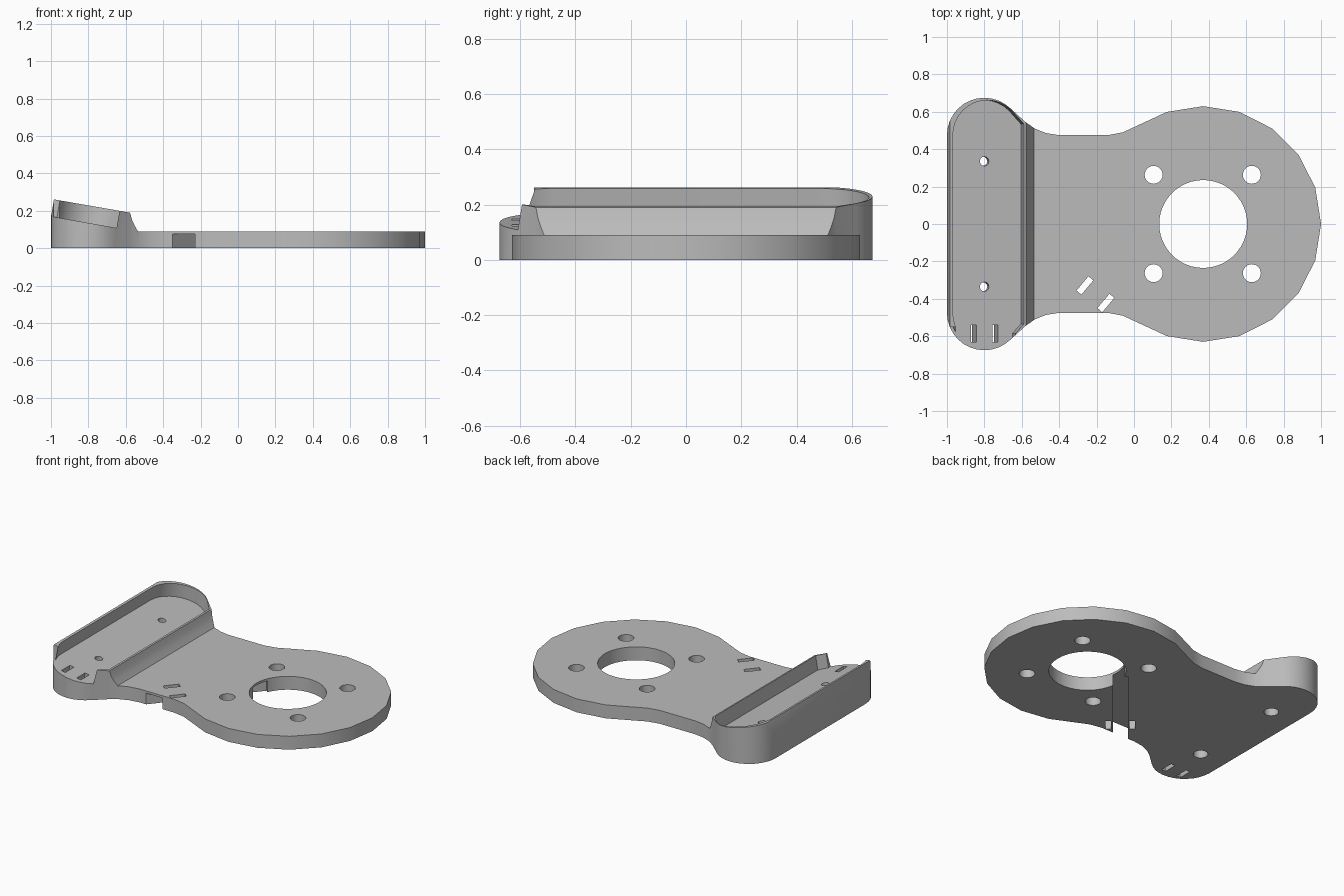
import bpy, bmesh
from math import sin, cos, radians
from mathutils import Matrix

cube = bpy.data.objects.get("Cube")
if cube:
    bpy.data.objects.remove(cube, do_unlink=True)

grey = bpy.data.materials.new("mid_grey")
grey.use_nodes = True
grey.diffuse_color = (0.5, 0.5, 0.5, 1)
grey.node_tree.nodes["Principled BSDF"].inputs["Base Color"].default_value = (0.5, 0.5, 0.5, 1)


def prism(name, points, low, high, matrix=Matrix()):
    """Extrude a flat outline from low to high, then place it."""
    bm = bmesh.new()
    face = bm.faces.new([bm.verts.new((x, y, low)) for x, y in points])
    top = bmesh.ops.extrude_face_region(bm, geom=[face])["geom"]
    bmesh.ops.translate(bm, vec=(0, 0, high - low),
                        verts=[v for v in top if isinstance(v, bmesh.types.BMVert)])
    bm.transform(matrix)
    bmesh.ops.recalc_face_normals(bm, faces=bm.faces)
    mesh = bpy.data.meshes.new(name)
    bm.to_mesh(mesh)
    bm.free()
    mesh.materials.append(grey)
    obj = bpy.data.objects.new(name, mesh)
    bpy.context.collection.objects.link(obj)
    return obj


def arc(cx, cy, r, start, end, steps):
    angles = [radians(start + (end - start) * i / steps) for i in range(steps + 1)]
    return [(cx + r * cos(a), cy + r * sin(a)) for a in angles]


def circle(cx, cy, r, sides):
    return arc(cx, cy, r, 0, 360, sides)[:-1]


def rect(x0, x1, y0, y1):
    return [(x0, y0), (x1, y0), (x1, y1), (x0, y1)]


def mirrored(half):
    """Close a half outline by reflecting it across the x axis."""
    return half + [(x, -y) for x, y in reversed(half) if y > 1e-5]


def combine(body, cutter, operation="DIFFERENCE"):
    mod = body.modifiers.new("cut", "BOOLEAN")
    mod.operation = operation
    mod.solver = "EXACT"
    mod.object = cutter
    cutter.hide_render = True
    bpy.context.view_layer.objects.active = body
    bpy.ops.object.modifier_apply(modifier=mod.name)
    bpy.data.objects.remove(cutter, do_unlink=True)


# Plan outline: faceted disc, waist, rounded cross bar
outline = arc(0.37, 0, 0.63, 0, 108, 6)
outline += [(-0.06, 0.49), (-0.14, 0.475), (-0.4, 0.475), (-0.47, 0.486),
            (-0.53, 0.51), (-0.58, 0.545)]
outline += arc(-0.8, 0.475, 0.2, 45, 180, 12)
body = prism("mounting_plate", mirrored(outline), 0, 0.5)

# Side profile: thin plate rising to the tilted tray
profile = [(-1.1, -0.1), (1.1, -0.1), (1.1, 0.09), (-0.535, 0.09), (-0.552, 0.12),
           (-0.566, 0.15), (-0.577, 0.19), (-0.984, 0.261), (-1.003, 0.15), (-1.1, 0.15)]
side_on = Matrix.Rotation(radians(90), 4, "X")
combine(body, prism("profile_cutter", profile, -1, 1, side_on), "INTERSECT")

# Tilted tray pocket with its open front
tilt = Matrix.Translation((-0.8, 0, 0.135)) @ Matrix.Rotation(radians(10), 4, "Y")
pocket = [(0.198, 0.535)] + arc(0, 0.475, 0.187, 45, 180, 12)
combine(body, prism("pocket_cutter", mirrored(pocket), 0, 0.4, tilt))
combine(body, prism("front_opening_cutter", rect(-0.3, 0.153, -0.8, -0.55), 0, 0.4, tilt))

# Tray screw holes with recesses underneath, and strap slots
for y in (-0.335, 0.335):
    combine(body, prism("tray_hole_cutter", circle(0, y, 0.025, 12), -0.3, 0.1, tilt))
    combine(body, prism("recess_cutter", circle(-0.81, y, 0.045, 20), -0.1, 0.08))
for x in (-0.058, 0.058):
    combine(body, prism("strap_slot_cutter", rect(x - 0.015, x + 0.015, -0.63, -0.54),
                        -0.3, 0.1, tilt))

# Centre bore and four bolt holes
combine(body, prism("bore_cutter", circle(0.37, 0, 0.235, 48), -0.1, 0.3))
for x in (0.105, 0.63):
    for y in (-0.263, 0.263):
        combine(body, prism("bolt_cutter", circle(x, y, 0.048, 24), -0.1, 0.3))

# Cable channel under the plate with a strap slot on each side
channel = Matrix.Translation((-0.29, -0.475, 0)) @ Matrix.Rotation(radians(50), 4, "Z")
combine(body, prism("channel_cutter", rect(-0.15, 0.72, -0.046, 0.046), -0.1, 0.075, channel))
for y in (-0.073, 0.073):
    combine(body, prism("cable_slot_cutter", rect(0.08, 0.18, y - 0.017, y + 0.017),
                        -0.1, 0.3, channel))

bpy.ops.object.select_all(action="DESELECT")
body.select_set(True)
bpy.context.view_layer.objects.active = body
bpy.ops.object.shade_smooth_by_angle(angle=radians(30))
